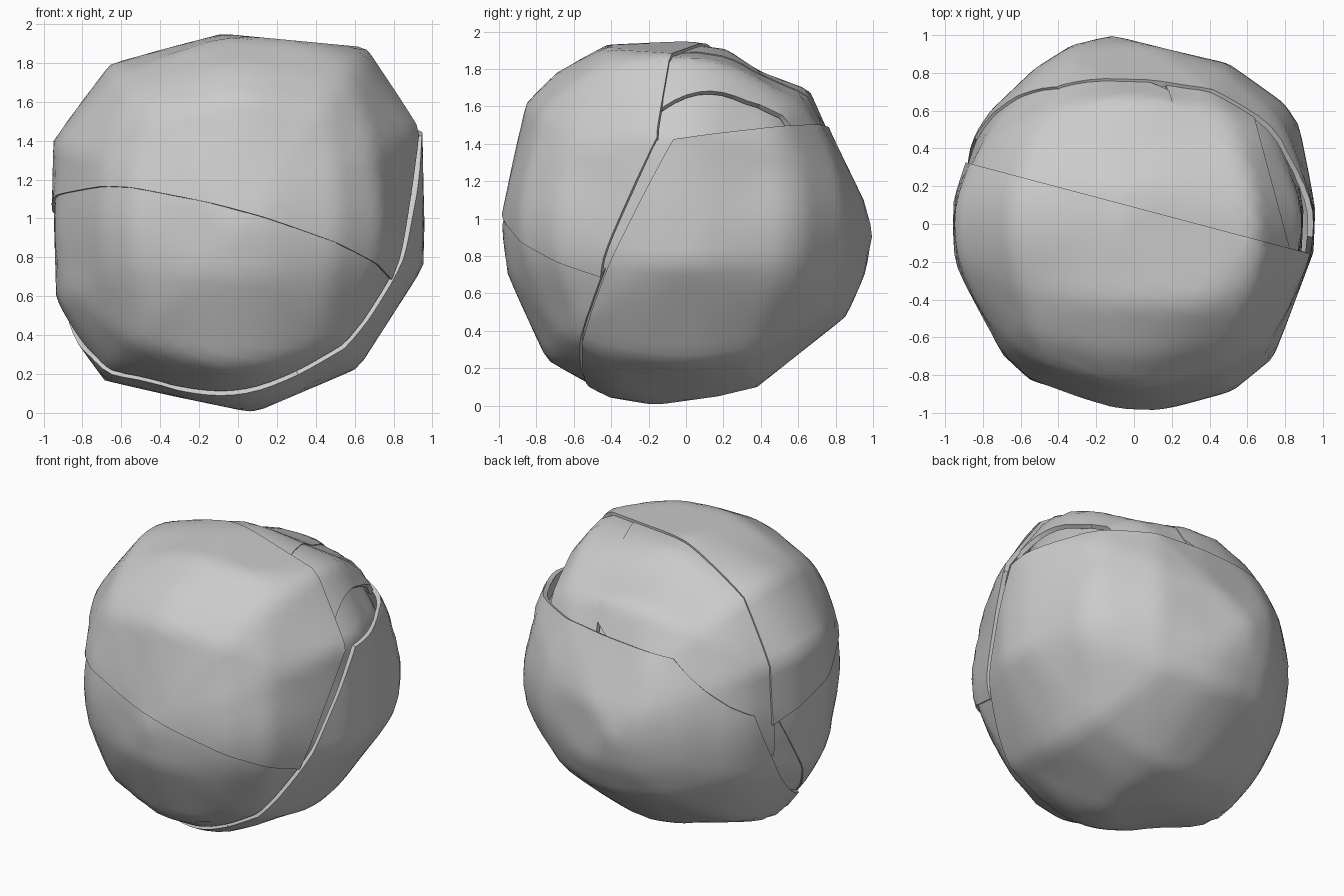
import bpy, bmesh, math
from mathutils import Vector

if "Cube" in bpy.data.objects:
    bpy.data.objects.remove(bpy.data.objects["Cube"])

CZ = 0.97  # height of the ball centre

# Outlines of the ball in the three main planes
FRONT = [(-.08, 1.95), (.66, 1.88), (.96, 1.48), (.96, .76), (.62, .23), (.08, 0),
         (-.69, .16), (-.82, .34), (-.96, .58), (-.96, 1.4), (-.66, 1.8)]
SIDE = [(-.42, 1.93), (0, 1.95), (.22, 1.92), (.4, 1.8), (.67, 1.7), (.79, 1.43), (.95, 1.1),
        (1, .92), (.96, .7), (.86, .48), (.38, .1), (.17, .05), (-.19, 0), (-.42, .04),
        (-.76, .23), (-.97, .7), (-1, .95), (-.86, 1.62), (-.7, 1.78)]
TOP = [(-.12, 1), (.2, .92), (.5, .85), (.8, .64), (.88, .52), (.96, .08), (.95, -.15),
       (.74, -.71), (.52, -.89), (.17, -.98), (-.03, -1), (-.56, -.84), (-.71, -.7),
       (-.96, -.2), (-.96, .12), (-.84, .48), (-.76, .6), (-.53, .82), (-.33, .95)]
FRONT = [(a, b - CZ) for a, b in FRONT]
SIDE = [(a, b - CZ) for a, b in SIDE]
BUMP = Vector((.40, -.33, .86)).normalized()  # raised upper front right shoulder


def polar(outline, u, v):
    """Distance from the centre to the outline along unit direction (u, v)."""
    for (ax, ay), (bx, by) in zip(outline, outline[1:] + outline[:1]):
        ex, ey = bx - ax, by - ay
        det = u * ey - v * ex
        if abs(det) < 1e-9:
            continue
        r = (ax * ey - ay * ex) / det
        s = (ax * v - ay * u) / det
        if r > 0 and -1e-6 <= s <= 1 + 1e-6:
            return r
    return 1.0


def radius(d):
    """Blend the three outlines, never leaving any of them."""
    total = weight = 0
    limit = 9
    for outline, u, v, n in ((FRONT, d.x, d.z, d.y), (SIDE, d.y, d.z, d.x), (TOP, d.x, d.y, d.z)):
        m = math.hypot(u, v)
        if m < 1e-4:
            continue
        r = polar(outline, u / m, v / m)
        w = 1 / (n * n + .02)
        total += w * r
        weight += w
        limit = min(limit, r / m)
    bump = .06 * math.exp(-(d - BUMP).length_squared / .08)
    return min(total / weight + bump, limit)


def plate(name, scale, cuts, thickness=.03):
    """A piece of the ball's skin; each cut (normal, d) keeps normal . p <= d."""
    bm = bmesh.new()
    bmesh.ops.create_icosphere(bm, subdivisions=5, radius=1)
    for v in bm.verts:
        d = v.co.normalized()
        v.co = d * radius(d) * scale
    for n, dist in cuts:
        n = Vector(n)
        bmesh.ops.bisect_plane(bm, geom=bm.verts[:] + bm.edges[:] + bm.faces[:],
                               plane_co=n * dist / n.length_squared, plane_no=n,
                               clear_outer=True)
    me = bpy.data.meshes.new(name)
    bm.to_mesh(me)
    bm.free()
    ob = bpy.data.objects.new(name, me)
    ob.location.z = CZ
    bpy.context.collection.objects.link(ob)
    bpy.ops.object.select_all(action='DESELECT')
    ob.select_set(True)
    bpy.context.view_layer.objects.active = ob
    if cuts:
        mod = ob.modifiers.new("thickness", 'SOLIDIFY')
        mod.thickness = thickness
        mod.offset = -1
        bpy.ops.object.modifier_apply(modifier=mod.name)
    bpy.ops.object.shade_smooth_by_angle(angle=math.radians(35))
    return ob


# Inner ball seen in the gaps
plate("inner_ball", .935, [])

# Large front plate, wrapping over the top and left
plate("front_plate", 1.0, [((-.13, -.116, -.456), .08),
                           ((.265, 1, 0), .09),
                           ((1, .8, -.51), .57)])

# Large plate over the right, back and underside
plate("back_plate", 1.0, [((-.469, -1.41, .80), .017),
                          ((-.042, -.094, .641), .258),
                          ((-.89, 0, 1), .846),
                          ((-1, -.6, .36), .606)])

# Lower front plate tucked under the front plate
plate("lower_front_plate", .985, [((.13, .116, .456), -.06),
                                  ((.469, 1.41, -.80), -.05)])

# Lower left plate between the front and back plates
plate("lower_left_plate", .975, [((.13, .116, .456), -.04), ((1, .6, -.36), -.50)])

# Two top plates behind the front plate, meeting at a seam
BEHIND_FRONT = ((-.265, -1, 0), -.06)
plate("top_left_plate", .985, [BEHIND_FRONT, ((3.2, 1, 0), 1.30), ((.45, .094, -.641), -.22)])
plate("top_right_plate", .98, [BEHIND_FRONT, ((-3.2, -1, 0), -1.28), ((1, .27, 0), .79),
                               ((.042, .094, -.641), -.24)])
